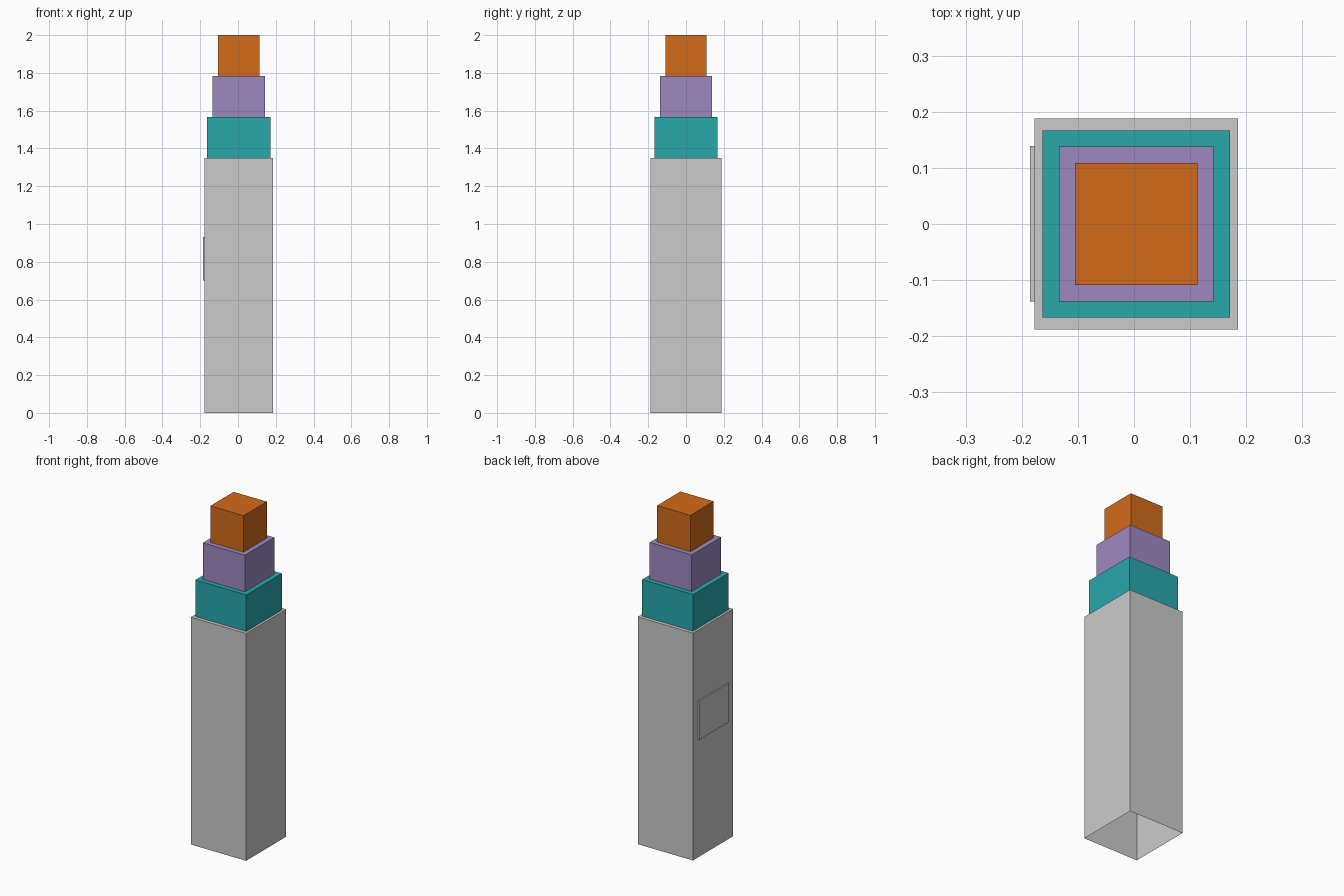
import bpy, bmesh

if "Cube" in bpy.data.objects:
    bpy.data.objects.remove(bpy.data.objects["Cube"])

CX = 0.004  # tower axis, nudged so the side panel stays inside the bounds


def srgb(*rgb):
    return tuple((c / 255 / 12.92) if c < 11 else ((c / 255 + 0.055) / 1.055) ** 2.4 for c in rgb) + (1,)


def shell(name, lo, hi, open_dir, colour=None):
    """Box between two corners, without the face that points along open_dir."""
    bm = bmesh.new()
    bmesh.ops.create_cube(bm, size=1)
    axis, sign = open_dir
    gone = [f for f in bm.faces if f.normal[axis] * sign > 0.9]
    bmesh.ops.delete(bm, geom=gone, context='FACES_ONLY')
    for v in bm.verts:
        v.co = [lo[i] if v.co[i] < 0 else hi[i] for i in range(3)]
    mesh = bpy.data.meshes.new(name)
    bm.to_mesh(mesh)
    bm.free()
    obj = bpy.data.objects.new(name, mesh)
    bpy.context.collection.objects.link(obj)
    if colour:
        mat = bpy.data.materials.new(name + "_colour")
        mat.diffuse_color = colour
        mat.use_nodes = True
        mat.node_tree.nodes["Principled BSDF"].inputs["Base Color"].default_value = mat.diffuse_color
        mesh.materials.append(mat)
    return obj


def tier(name, hx, hy, z0, z1, colour=None):
    return shell(name, (CX - hx, -hy, z0), (CX + hx, hy, z1), (2, -1), colour)


# Hollow column, open underneath
tier("column", 0.181, 0.188, 0, 1.35)

# Stepped coloured lamp blocks
tier("lower_lamp", 0.167, 0.167, 1.35, 1.567, srgb(41, 168, 171))
tier("middle_lamp", 0.138, 0.138, 1.567, 1.784, srgb(157, 137, 193))
tier("upper_lamp", 0.109, 0.109, 1.784, 2.0, srgb(211, 107, 27))

# Thin raised panel on the left side
shell("side_panel", (-0.185, -0.138, 0.70), (CX - 0.181, 0.139, 0.93), (0, 1))
